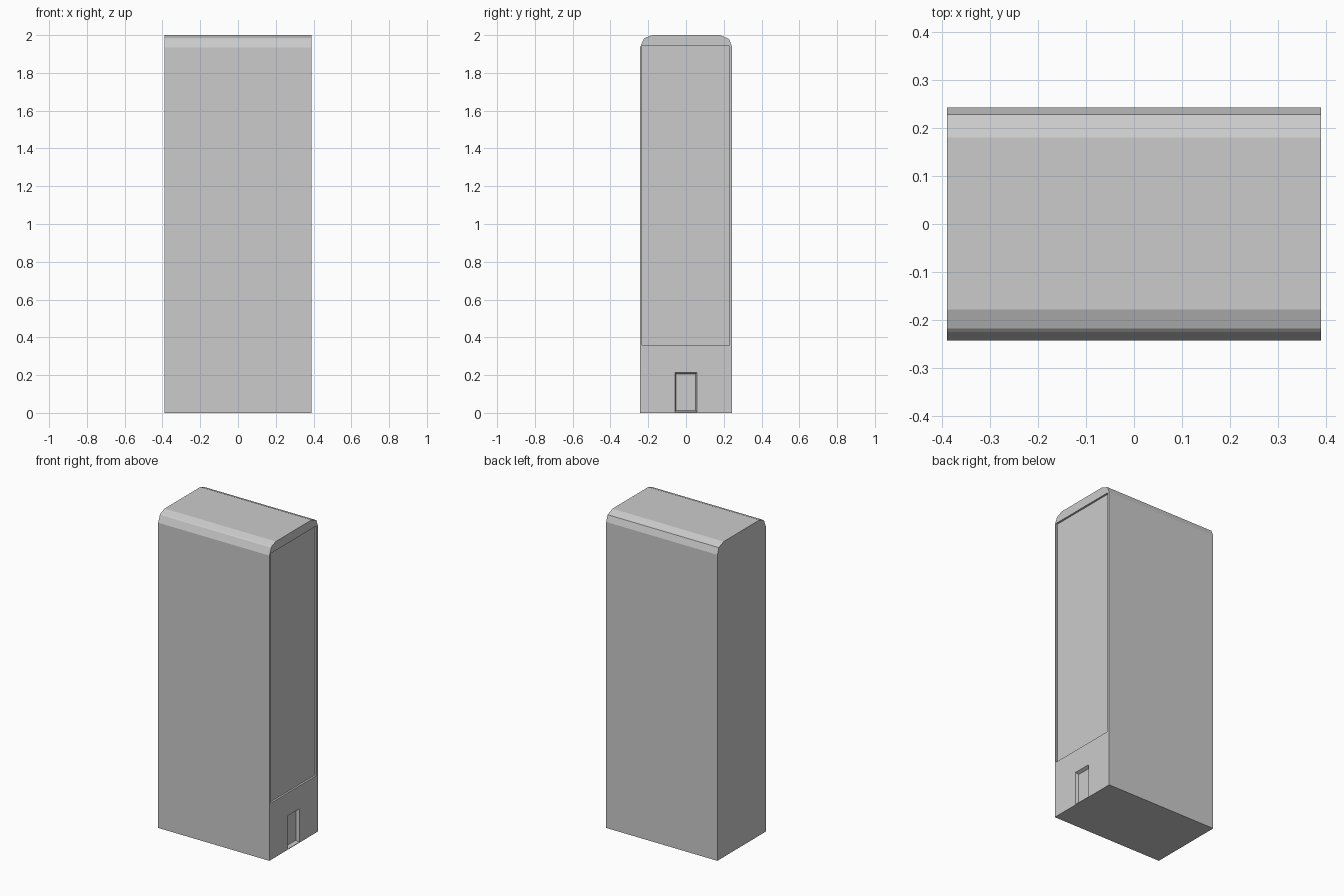
import bpy, bmesh

if "Cube" in bpy.data.objects:
    bpy.data.objects.remove(bpy.data.objects["Cube"])


def loft(name, loop_a, loop_b):
    """Closed solid between two matching point loops."""
    bm = bmesh.new()
    a = [bm.verts.new(p) for p in loop_a]
    b = [bm.verts.new(p) for p in loop_b]
    n = len(a)
    bm.faces.new(a)
    bm.faces.new(b[::-1])
    for i in range(n):
        bm.faces.new((a[i], b[i], b[(i + 1) % n], a[(i + 1) % n]))
    bmesh.ops.recalc_face_normals(bm, faces=bm.faces)
    mesh = bpy.data.meshes.new(name)
    bm.to_mesh(mesh)
    bm.free()
    obj = bpy.data.objects.new(name, mesh)
    bpy.context.collection.objects.link(obj)
    return obj


def rect(x, y0, y1, z0, z1):
    return [(x, y0, z0), (x, y1, z0), (x, y1, z1), (x, y0, z1)]


HX = 0.39

# Tower body: side profile with chamfered roof edges, extruded along x
profile = [(-0.243, 0), (0.243, 0), (0.243, 1.94), (0.228, 1.98), (0.18, 2.0),
           (-0.178, 2.0), (-0.218, 1.985), (-0.225, 1.978), (-0.243, 1.935)]
body = loft("tower_body", [(-HX, y, z) for y, z in profile],
            [(HX, y, z) for y, z in profile])

# Shallow recess for the tall facade panel
panel = loft("panel_cutter", rect(HX - 0.012, -0.232, 0.23, 0.36, 1.943),
             rect(HX + 0.05, -0.232, 0.23, 0.36, 1.943))

# Doorway recess with slightly splayed jambs
door = loft("door_cutter", rect(HX - 0.02, -0.053, 0.051, 0.013, 0.206),
            rect(HX + 0.002, -0.06, 0.058, 0.003, 0.216))

for cutter in (panel, door):
    mod = body.modifiers.new(cutter.name, 'BOOLEAN')
    mod.operation = 'DIFFERENCE'
    mod.solver = 'EXACT'
    mod.object = cutter
    cutter.hide_render = True
    cutter.display_type = 'WIRE'
